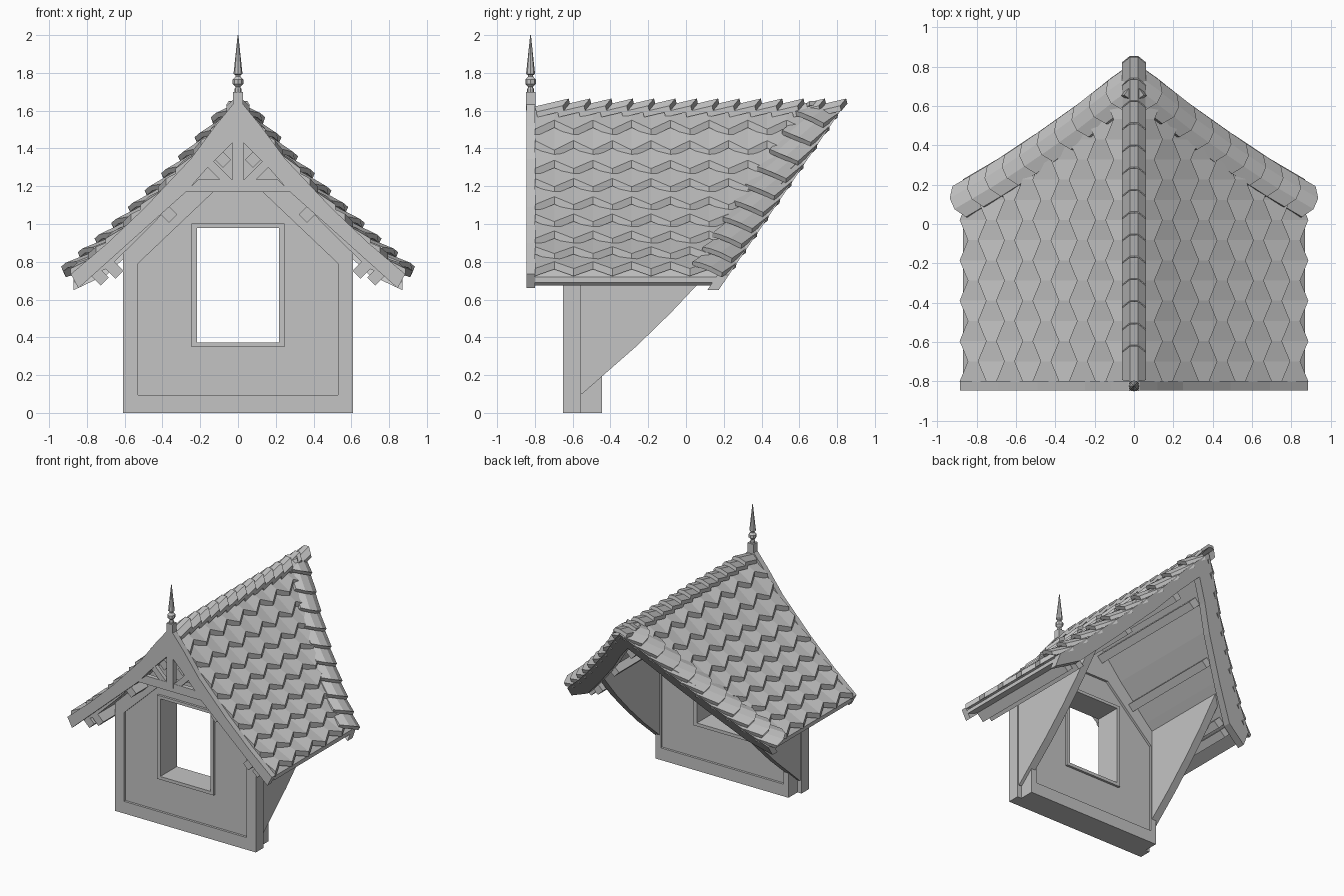
import bpy, bmesh, math
from mathutils import Vector

if "Cube" in bpy.data.objects:
    bpy.data.objects.remove(bpy.data.objects["Cube"], do_unlink=True)

grey = bpy.data.materials.new("plain_grey")
grey.use_nodes = True
grey.diffuse_color = (0.55, 0.55, 0.55, 1)
grey.node_tree.nodes["Principled BSDF"].inputs["Base Color"].default_value = (0.55, 0.55, 0.55, 1)


def add_object(name, mesh):
    mesh.materials.clear()
    mesh.materials.append(grey)
    mesh.shade_flat()
    ob = bpy.data.objects.new(name, mesh)
    bpy.context.collection.objects.link(ob)
    return ob


def loft(bm, rings):
    """Closed sections joined in order, with both ends capped."""
    rows = [[bm.verts.new(p) for p in ring] for ring in rings]
    n = len(rows[0])
    for a, b in zip(rows, rows[1:]):
        for i in range(n):
            bm.faces.new((a[i], a[(i + 1) % n], b[(i + 1) % n], b[i]))
    bm.faces.new(rows[0])
    bm.faces.new(rows[-1])


def finish(name, bm):
    bmesh.ops.recalc_face_normals(bm, faces=bm.faces)
    mesh = bpy.data.meshes.new(name)
    bm.to_mesh(mesh)
    bm.free()
    return add_object(name, mesh)


def plate(name, loops, y0, y1):
    """Flat x-z outline, with holes, given depth from y0 to y1."""
    curve = bpy.data.curves.new(name + "_outline", "CURVE")
    curve.dimensions = "2D"
    curve.fill_mode = "BOTH"
    curve.extrude = (y1 - y0) / 2
    for loop in loops:
        spline = curve.splines.new("POLY")
        spline.points.add(len(loop) - 1)
        for pt, (x, z) in zip(spline.points, loop):
            pt.co = (x, z, 0, 1)
        spline.use_cyclic_u = True
    tmp = bpy.data.objects.new(name + "_tmp", curve)
    bpy.context.collection.objects.link(tmp)
    deps = bpy.context.evaluated_depsgraph_get()
    mesh = bpy.data.meshes.new_from_object(tmp.evaluated_get(deps))
    bpy.data.objects.remove(tmp, do_unlink=True)
    for v in mesh.vertices:
        x, z, d = v.co
        v.co = (x, (y0 + y1) / 2 - d, z)
    return add_object(name, mesh)


def mirrored(half):
    """Outline from a right half running from top to bottom."""
    return half + [(-x, z) for x, z in reversed(half) if x > 0]


def rect(x, z0, z1):
    return [(-x, z0), (x, z0), (x, z1), (-x, z1)]


def bar(a, b, w):
    """Straight bar outline between two x-z points."""
    a, b = Vector(a), Vector(b)
    d = (b - a).normalized() * w / 2
    q = Vector((-d.y, d.x))
    return [tuple(p) for p in (a + q, a - q, b - q, b + q)]


# Bell-shaped roof slope and the sloping plane where it meets the main roof
SLOPE = [(0, 1.6), (0.12, 1.475), (0.25, 1.32), (0.49, 1.07), (0.69, 0.875), (0.87, 0.72)]


def roof_z(x):
    x = abs(x)
    for (x0, z0), (x1, z1) in zip(SLOPE, SLOPE[1:]):
        if x <= x1 or x1 == SLOPE[-1][0]:
            return z0 + (z1 - z0) * (x - x0) / (x1 - x0)


def back_y(z):
    return 0.22 + 0.68 * (z - 0.72)


FRONT = -0.8
xs = [-x for x, z in reversed(SLOPE)] + [x for x, z in SLOPE[1:]]

# Roof deck
bm = bmesh.new()
rings = []
for x in xs:
    z = roof_z(x)
    u = z - (0.03 if abs(x) > 0.8 else 0.11)
    rings.append([(x, FRONT, z), (x, back_y(z) - 0.04, z), (x, back_y(u) - 0.04, u), (x, FRONT, u)])
loft(bm, rings)
finish("roof_deck", bm)

# Board along the rear edge
bm = bmesh.new()
rings = []
for x in xs:
    z = roof_z(x) + 0.01
    u = z - (0.08 if abs(x) > 0.8 else 0.15)
    rings.append([(x, back_y(z), z), (x, back_y(u), u), (x, back_y(u) - 0.06, u), (x, back_y(z) - 0.06, z)])
loft(bm, rings)
finish("rear_edge_board", bm)

# Overlapping tile rows with zigzag lower edges
bm = bmesh.new()
STEP = 0.1025
for side in (-1, 1):
    for i in range(9):
        low = 0.865 - 0.0925 * i
        up = max(low - 0.125, 0)
        zu = roof_z(up)
        end = back_y(roof_z(low)) - 0.03
        count = int((end - FRONT) / STEP) + 1
        rings = []
        for j in range(count + 1):
            y = min(FRONT + j * STEP, end)
            yu = back_y(zu) - 0.03 if j == count else y
            x = low + 0.021 * (-1) ** (i + j)
            z = roof_z(x)
            rings.append([(side * x, y, z + 0.058), (side * x, y, z + 0.018),
                          (side * up, yu, zu - 0.03), (side * up, yu, zu + 0.004)])
        loft(bm, rings)
finish("roof_tiles", bm)


def cap_tile(bm, top, tip, normal, half, drop, point):
    """Folded cover tile running from top to a pointed tip."""
    t = (tip - top).normalized()
    w = normal.cross(t).normalized()
    n = t.cross(w)
    rings = []
    for p, push in ((top, 0), (tip, point)):
        upper = []
        for u in (-1, -0.35, 0.35, 1):
            edge = abs(u) == 1
            upper.append(p + w * u * half - n * (drop if edge else 0) + t * (0 if edge else push))
        rings.append(upper + [v - n * 0.028 for v in reversed(upper)])
    loft(bm, rings)


# Ridge caps
bm = bmesh.new()
for k in range(14):
    y = FRONT + 0.113 * k
    cap_tile(bm, Vector((0, y, 1.622)), Vector((0, y + 0.14, 1.655)), Vector((0, 0, 1)), 0.06, 0.03, 0.04)
finish("ridge_caps", bm)

# Cover tiles down both rear edges
bm = bmesh.new()
for side in (-1, 1):
    for k in range(10):
        x = 0.9 - 0.088 * k
        ends = []
        for px, lift in ((max(x - 0.13, 0), 0.04), (x, 0.1)):
            z = roof_z(px)
            ends.append(Vector((side * px, back_y(z) - 0.085, z + lift)))
        cap_tile(bm, ends[0], ends[1], Vector((side * 0.65, 0, 0.75)), 0.09, 0.025, 0.03)
finish("rear_edge_caps", bm)

# Bargeboards and gable truss
plate("bargeboards", [mirrored([
    (0, 1.65), (0.03, 1.63), (0.12, 1.52), (0.25, 1.345), (0.49, 1.09), (0.69, 0.9), (0.885, 0.735),
    (0.845, 0.66), (0.55, 0.925), (0.275, 1.17), (0.16, 1.3), (0, 1.46)])], -0.845, FRONT)
plate("tie_beam", [[(-0.28, 1.17), (0.28, 1.17), (0.21, 1.235), (-0.21, 1.235)]], -0.84, -0.805)
plate("king_post", [rect(0.028, 1.2, 1.5)], -0.842, -0.803)
for side, label in ((1, "left"), (-1, "right")):
    plate("truss_strut_" + label, [bar((side * 0.03, 1.2), (side * 0.18, 1.35), 0.045)], -0.838, -0.807)

# Purlins under the deck
for side, label in ((1, "left"), (-1, "right")):
    for num, (x, z, length) in enumerate([(0.1, 1.36, 0.12), (0.385, 1.07, 0.12), (0.665, 0.77, 0.11), (0.74, 0.73, 0.1)]):
        d = length / 2 * 0.7
        outline = bar((side * (x - d), z - d), (side * (x + d), z + d), 0.06)
        plate("purlin_%s_%d" % (label, num), [outline], FRONT, back_y(z) - 0.09)

# Finial: square block and turned spire
plate("finial_block", [rect(0.026, 1.6, 1.7)], -0.848, -0.797)
bm = bmesh.new()
turned = [(0.018, 1.69), (0.018, 1.715), (0.012, 1.725), (0.028, 1.742), (0.028, 1.765), (0.014, 1.78),
          (0.014, 1.788), (0.024, 1.795), (0.02, 1.83), (0.002, 2.0)]
loft(bm, [[(r * math.cos(a * math.pi / 4), -0.823 + r * math.sin(a * math.pi / 4), z) for a in range(8)]
          for r, z in turned])
finish("finial_spire", bm)


# Gable wall with recessed panels on both faces, narrower behind the front frame
def gable(w):
    return mirrored([(0, 1.53)] + [(x, roof_z(x) - 0.07) for x in (0.12, 0.25, 0.49, w)] + [(w, 0)])


panel = mirrored([(0.13, 1.17), (0.53, 0.79), (0.53, 0.095)])
opening = rect(0.23, 0.36, 0.99)
plate("wall_front_frame", [gable(0.61), panel], -0.65, -0.63)
plate("wall_front_core", [gable(0.61), opening], -0.632, -0.557)
plate("wall_back_core", [gable(0.575), opening], -0.56, -0.463)
plate("wall_back_frame", [gable(0.575), panel], -0.465, -0.445)
plate("window_frame", [rect(0.245, 0.348, 1.003), rect(0.217, 0.373, 0.98)], -0.65, -0.445)

# Side cheeks with a curved lower edge
cheek = [(-0.6, 0.09), (-0.55, 0.1), (-0.42, 0.215), (-0.26, 0.355), (-0.08, 0.53), (0.08, 0.7), (0.27, 0.93), (-0.6, 0.93)]
for side, label in ((1, "left"), (-1, "right")):
    bm = bmesh.new()
    loft(bm, [[(side * x, y, z) for y, z in cheek] for x in (0.54, 0.6)])
    finish("cheek_" + label, bm)
